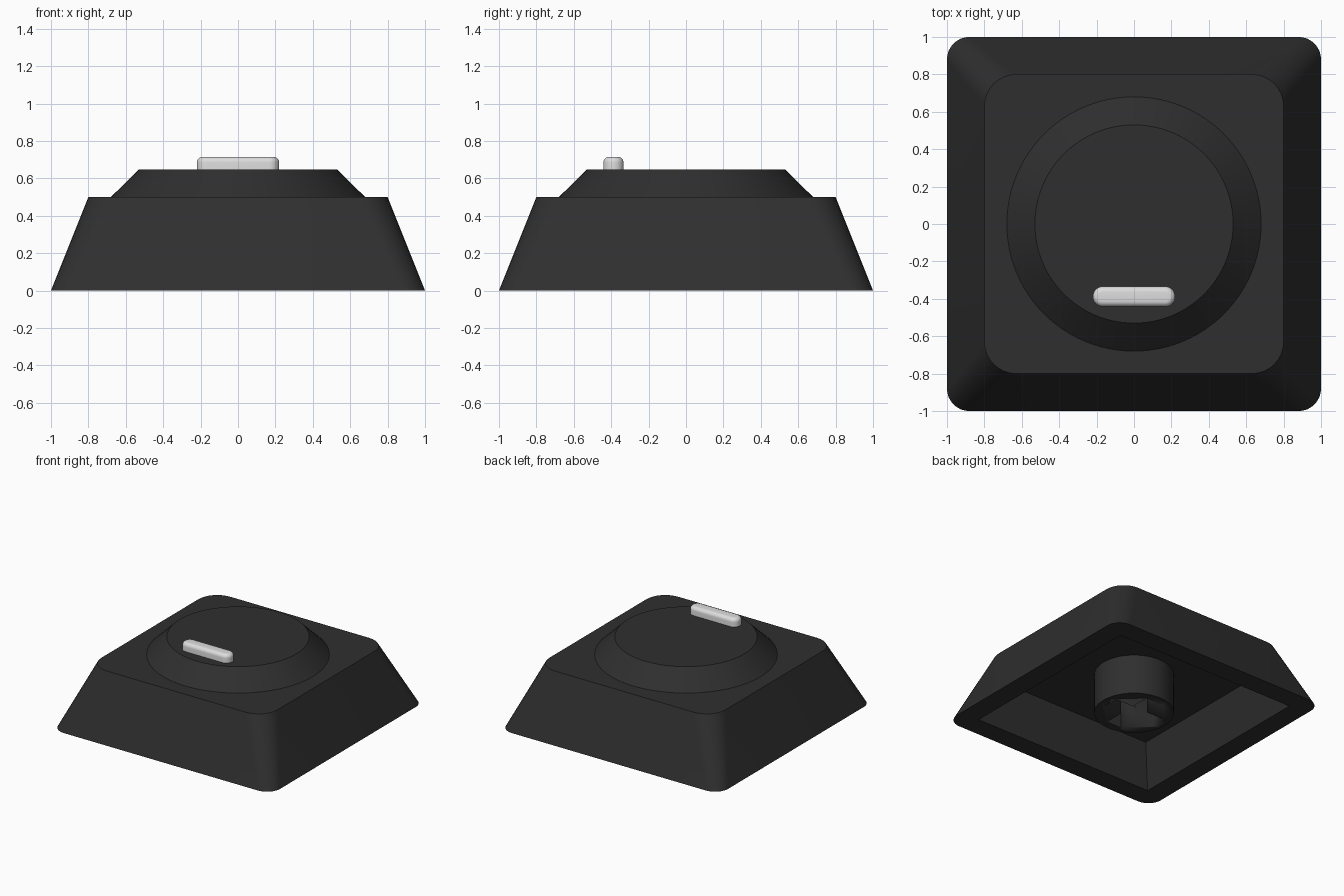
import bpy, bmesh, math

if "Cube" in bpy.data.objects:
    bpy.data.objects.remove(bpy.data.objects["Cube"])


def material(name, value):
    m = bpy.data.materials.new(name)
    m.diffuse_color = (value, value, value, 1)
    m.use_nodes = True
    m.node_tree.nodes["Principled BSDF"].inputs["Base Color"].default_value = m.diffuse_color
    return m


DARK = material("charcoal plastic", 0.028)
LIGHT = material("pale grey", 0.72)


def rounded_rect(hx, hy, r, z, cy=0, steps=8):
    """Closed ring of points, with r = 0 giving sharp corners."""
    pts = []
    for k, (sx, sy) in enumerate([(1, 1), (-1, 1), (-1, -1), (1, -1)]):
        for i in range(steps + 1):
            a = math.pi / 2 * (k + i / steps)
            pts.append((sx * (hx - r) + r * math.cos(a),
                        cy + sy * (hy - r) + r * math.sin(a), z))
    return pts


def circle(r, z, n=96):
    return [(r * math.cos(2 * math.pi * i / n),
             r * math.sin(2 * math.pi * i / n), z) for i in range(n)]


def loft(name, rings, mat, angle=35):
    """Skin a stack of rings and cap both ends."""
    bm = bmesh.new()
    loops = [[bm.verts.new(p) for p in ring] for ring in rings]
    n = len(loops[0])
    for a, b in zip(loops, loops[1:]):
        for i in range(n):
            j = (i + 1) % n
            bm.faces.new((a[i], a[j], b[j], b[i]))
    bm.faces.new(loops[0][::-1])
    bm.faces.new(loops[-1])
    bmesh.ops.remove_doubles(bm, verts=bm.verts, dist=1e-5)
    bmesh.ops.recalc_face_normals(bm, faces=bm.faces)
    me = bpy.data.meshes.new(name)
    bm.to_mesh(me)
    bm.free()
    me.materials.append(mat)
    ob = bpy.data.objects.new(name, me)
    bpy.context.collection.objects.link(ob)
    bpy.ops.object.select_all(action='DESELECT')
    ob.select_set(True)
    bpy.context.view_layer.objects.active = ob
    bpy.ops.object.shade_smooth_by_angle(angle=math.radians(angle))
    return ob


# Hollow tapered shell: ceiling, inner walls, flat rim, outer walls, top
CEILING = 0.33
loft("key_shell", [
    rounded_rect(0.72, 0.72, 0, CEILING),
    rounded_rect(0.83, 0.83, 0, 0),
    rounded_rect(1, 1, 0.12, 0),
    rounded_rect(0.8, 0.8, 0.17, 0.5),
], DARK)

# Raised round platform
loft("raised_disc", [circle(0.68, 0.5), circle(0.53, 0.647)], DARK)

# Rounded locating bar
BAR_TOP, EDGE = 0.715, 0.03
bar = [rounded_rect(0.22, 0.054, 0.053, 0.645, -0.388)]
for i in range(7):
    a = math.pi / 2 * i / 6
    d = EDGE * (1 - math.cos(a))
    bar.append(rounded_rect(0.22 - d, 0.054 - d, 0.053 - d,
                            BAR_TOP - EDGE + EDGE * math.sin(a), -0.388))
loft("locating_bar", bar, LIGHT)

# Mounting stem with a cross-shaped socket
stem = loft("mounting_stem", [circle(0.3, 0, 64), circle(0.3, CEILING + 0.01, 64)], DARK)
L, W = 0.235, 0.07
quarter = [(L, -W), (L, W), (W, W)]
cross = []
for k in range(4):
    c, s = [(1, 0), (0, 1), (-1, 0), (0, -1)][k]
    cross += [(x * c - y * s, x * s + y * c) for x, y in quarter]
cutter = loft("socket_cutter", [[(x, y, z) for x, y in cross] for z in (-0.1, 0.27)], DARK)
cutter.hide_render = True
cutter.hide_set(True)
cut = stem.modifiers.new("socket", 'BOOLEAN')
cut.operation = 'DIFFERENCE'
cut.solver = 'EXACT'
cut.object = cutter
